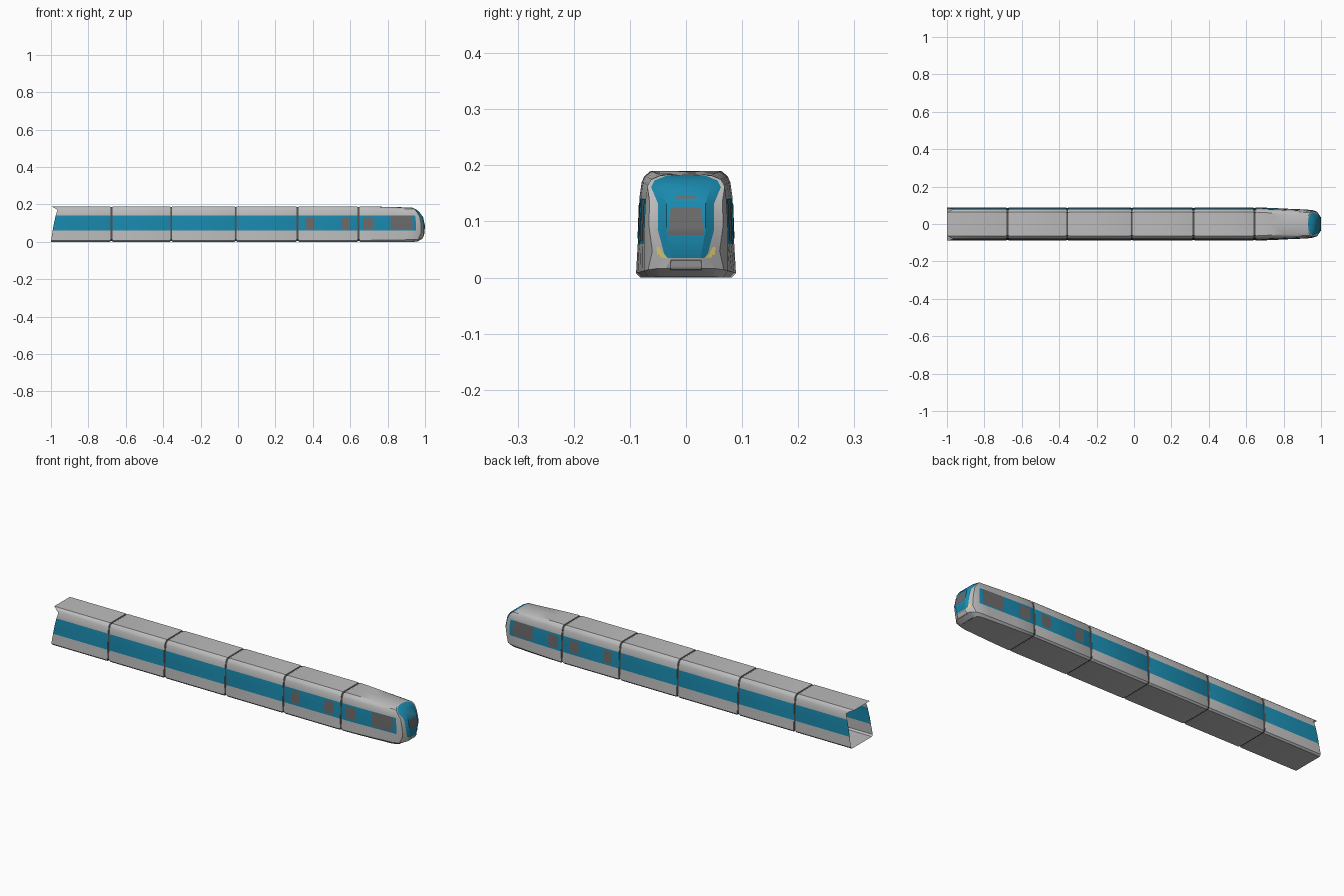
import bpy
from mathutils import Vector
from mathutils.bvhtree import BVHTree

if "Cube" in bpy.data.objects:
    bpy.data.objects.remove(bpy.data.objects["Cube"])


def material(name, rgb):
    m = bpy.data.materials.new(name)
    m.diffuse_color = (*rgb, 1)
    m.use_nodes = True
    m.node_tree.nodes["Principled BSDF"].inputs["Base Color"].default_value = m.diffuse_color
    return m


GREY = material("body_grey", (0.5, 0.5, 0.5))
BLUE = material("stripe_blue", (0.01, 0.25, 0.42))
DARK = material("window_grey", (0.15, 0.145, 0.145))
LAMP = material("lamp_yellow", (0.8, 0.68, 0.18))
BLACK = material("gangway_dark", (0.08, 0.08, 0.08))

# half cross-section of a car (y, z); the stripe runs from point 3 to point 5
HALF = [(0, 0), (0.081, 0), (0.089, 0.008), (0.086, 0.06), (0.0845, 0.1), (0.083, 0.142),
        (0.079, 0.17), (0.074, 0.181), (0.063, 0.19), (0, 0.19)]


def make(name, verts, faces, mats, ids=None, smooth=25):
    me = bpy.data.meshes.new(name)
    me.from_pydata(verts, [], faces)
    for m in mats:
        me.materials.append(m)
    if ids:
        me.polygons.foreach_set("material_index", ids)
    ob = bpy.data.objects.new(name, me)
    bpy.context.collection.objects.link(ob)
    bpy.ops.object.select_all(action='DESELECT')
    ob.select_set(True)
    bpy.context.view_layer.objects.active = ob
    if smooth:
        bpy.ops.object.shade_smooth_by_angle(angle=smooth * 0.01745)
    return ob


def mirror_ring(half):
    """Close a half ring of (x, y, z) points by mirroring it in y."""
    return half + [(x, -y, z) for x, y, z in half[-2:0:-1]]


def loft(rings, blue_spans):
    """Skin closed rings; returns verts, faces and material ids (1 = blue)."""
    n = len(rings[0])
    verts = [p for r in rings for p in r]
    faces, ids = [], []
    for s in range(len(rings) - 1):
        for k in range(n):
            k2 = (k + 1) % n
            faces.append((s * n + k, s * n + k2, (s + 1) * n + k2, (s + 1) * n + k))
            ids.append(int(s in blue_spans and (k in (3, 4) or k in (n - 4, n - 5))))
    return verts, faces, ids


def section(x, scale=1.0, offsets=None):
    offsets = offsets or [0] * len(HALF)
    return mirror_ring([(x + o, y * scale, 0.095 + (z - 0.095) * scale)
                        for (y, z), o in zip(HALF, offsets)])


# cars, each with inward lips at the joints
joints = [-0.677, -0.357, -0.012, 0.318, 0.645]
GAP = 0.005
tail = [0, 0, 0.001, 0.009, 0.016, 0.026, 0.034, 0.02, 0, 0]
cars = []
for i in range(5):
    b = joints[i] - GAP
    if i == 0:
        rings, spans = [section(-1, 1, tail)], {0}
    else:
        a = joints[i - 1] + GAP
        rings, spans = [section(a, 0.94), section(a, 0.985), section(a + 0.004)], {1, 2}
    rings += [section(b - 0.004), section(b, 0.985), section(b, 0.94)]
    spans.add(len(rings) - 3)
    v, f, ids = loft(rings, spans)
    cars.append(make(f"car_{i + 1}", v, f, [GREY, BLUE], ids))

# gangways between the cars
for i, x in enumerate(joints):
    v, f, ids = loft([section(x - 0.012, 0.955), section(x + 0.012, 0.955)], set())
    make(f"gangway_{i + 1}", v, f, [BLACK], None)

# nose car: car section -> shoulder -> front edge, then the front mask
shoulder = [(0.92, 0, 0), (0.92, 0.066, 0), (0.935, 0.075, 0.012), (0.952, 0.075, 0.06),
            (0.952, 0.074, 0.1), (0.947, 0.072, 0.14), (0.937, 0.068, 0.165),
            (0.926, 0.061, 0.176), (0.916, 0.046, 0.183), (0.912, 0, 0.184)]
front = [(0.955, 0, 0.001), (0.955, 0.048, 0.001), (0.978, 0.052, 0.016), (0.988, 0.037, 0.035),
         (0.990, 0.050, 0.085), (0.978, 0.050, 0.132), (0.956, 0.062, 0.161),
         (0.946, 0.056, 0.173), (0.934, 0.036, 0.181), (0.930, 0, 0.183)]
centre_x = [0.955, 0.957, 0.986, 0.995, 1.0, 0.990, 0.968, 0.953, 0.936, 0.930]
start = joints[-1] + GAP
base = section(start + 0.004)[:len(HALF)]


def blend(t):
    """Ring between car section and shoulder, bowed slightly outward."""
    w = t ** 1.25
    return mirror_ring([(p[0] + (q[0] - p[0]) * t, p[1] + (q[1] - p[1]) * w,
                         p[2] + (q[2] - p[2]) * w) for p, q in zip(base, shoulder)])


rings = [section(start, 0.94), section(start, 0.985)]
rings += [blend(t) for t in (0, 0.3, 0.6, 0.85, 1)]
mid = mirror_ring([((a[0] + b[0]) / 2 + 0.008, (a[1] + b[1]) / 2 + (0.004 if a[1] else 0),
                    (a[2] + b[2]) / 2) for a, b in zip(shoulder, front)])
rings += [mid, mirror_ring(front)]
v, f, ids = loft(rings, set(range(1, 6)))
cols = (1, 0.7, -0.7, -1)
o = len(v)
for k in range(1, 10):
    ex, ey, z = front[k]
    v += [(ex if abs(c) == 1 else centre_x[k], ey * c, z) for c in cols]
for k in range(8):
    for c in range(3):
        q = o + k * 4 + c
        f.append((q, q + 4, q + 5, q + 1) if k < 7 or c != 1 else (q, q + 4, q + 1))
        ids.append(int(k >= 2))
nose = make("nose_car", v, f, [GREY, BLUE], ids, 30)


def decal(name, target, corners, axis, mat, n=8, lift=0.0012):
    """Lay a panel on a surface: corners are seen along the x or y axis, both halves if y."""
    tree = BVHTree.FromPolygons([p.co[:] for p in target.data.vertices],
                                [p.vertices[:] for p in target.data.polygons])
    a, b, c, d = [Vector(p) for p in corners]
    for side in ((1, -1) if axis == 'y' else (1,)):
        pts, faces = [], []
        for i in range(n + 1):
            for j in range(n + 1):
                s, t = i / n, j / n
                p = a.lerp(b, s).lerp(d.lerp(c, s), t)
                if axis == 'y':
                    src, ray = Vector((p.x, side, p.y)), Vector((0, -side, 0))
                else:
                    src, ray = Vector((2, p.x, p.y)), Vector((-1, 0, 0))
                hit = tree.ray_cast(src, ray)[0]
                pts.append(hit - ray * lift)
        for i in range(n):
            for j in range(n):
                q = i * (n + 1) + j
                faces.append((q, q + 1, q + n + 2, q + n + 1))
        make(name, pts, faces, [mat])


# side windows and doors
for name, car, x0, x1, z0, z1 in (("door_window_rear", cars[4], 0.36, 0.41, 0.07, 0.133),
                                  ("door_window_front", cars[4], 0.55, 0.6, 0.07, 0.133),
                                  ("nose_door_window", nose, 0.668, 0.725, 0.07, 0.132),
                                  ("cab_side_window", nose, 0.815, 0.932, 0.066, 0.14)):
    e = 0.004
    decal(name, car, [(x0, z0 + e), (x1, z0 + e), (x1, z1 - e), (x0, z1 - e)], 'y', DARK)
    for za, zb, s in ((z0, z0 + e, 0), (z1 - e, z1, 1)):
        i0, i1 = (0, e) if s else (e, 0)
        decal(name + "_trim", car, [(x0 + i0, za), (x1 - i0, za), (x1 - i1, zb), (x0 + i1, zb)],
              'y', DARK, 2)

# front details
decal("windscreen", nose, [(-0.032, 0.076), (0.032, 0.076), (0.027, 0.125), (-0.027, 0.125)],
      'x', DARK, 10)
decal("destination_slot", nose, [(-0.018, 0.141), (0.018, 0.141), (0.018, 0.147), (-0.018, 0.147)],
      'x', DARK, 4)
decal("coupler_cover_rim", nose, [(-0.029, 0.013), (0.029, 0.013), (0.028, 0.032), (-0.028, 0.032)],
      'x', DARK, 6, 0.0008)
decal("coupler_cover", nose, [(-0.027, 0.015), (0.027, 0.015), (0.026, 0.030), (-0.026, 0.030)],
      'x', GREY, 6, 0.0016)
for s in (1, -1):
    decal("headlamp", nose, [(s * 0.032, 0.034), (s * 0.046, 0.036), (s * 0.046, 0.044),
                             (s * 0.038, 0.041)], 'x', LAMP, 4)
    decal("headlamp_upper", nose, [(s * 0.041, 0.041), (s * 0.051, 0.040), (s * 0.053, 0.054),
                                   (s * 0.047, 0.055)], 'x', LAMP, 4)
